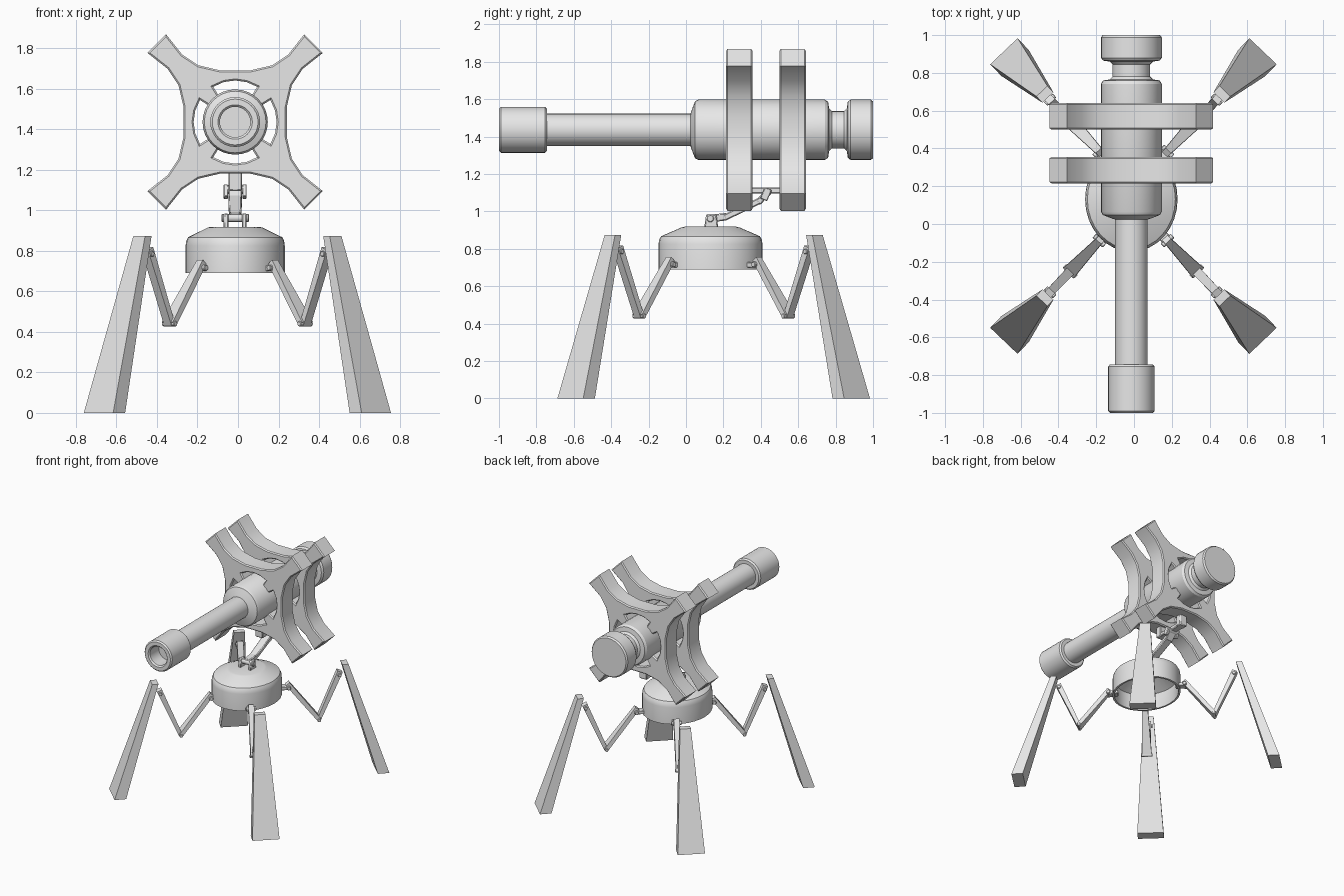
import bpy, bmesh, math
from mathutils import Vector as V

if "Cube" in bpy.data.objects:
    bpy.data.objects.remove(bpy.data.objects["Cube"])

grey = bpy.data.materials.new("light grey metal")
grey.diffuse_color = (0.8, 0.8, 0.8, 1)
grey.use_nodes = True
grey.node_tree.nodes["Principled BSDF"].inputs["Base Color"].default_value = grey.diffuse_color

AX, AZ = -0.014, 1.436          # gun axis
BASE = V((-0.014, 0.131, 0))    # base centre


def finish(ob, angle=30, bevel=0):
    """Material, shading and optional edge softening."""
    ob.data.materials.clear()
    ob.data.materials.append(grey)
    bpy.ops.object.select_all(action='DESELECT')
    ob.select_set(True)
    bpy.context.view_layer.objects.active = ob
    bpy.ops.object.shade_smooth_by_angle(angle=math.radians(angle))
    if bevel:
        m = ob.modifiers.new("soft edges", 'BEVEL')
        m.width, m.segments, m.limit_method = bevel, 1, 'ANGLE'
    return ob


def from_bmesh(name, bm):
    bmesh.ops.remove_doubles(bm, verts=bm.verts[:], dist=1e-5)
    bmesh.ops.recalc_face_normals(bm, faces=bm.faces[:])
    me = bpy.data.meshes.new(name)
    bm.to_mesh(me)
    bm.free()
    ob = bpy.data.objects.new(name, me)
    bpy.context.collection.objects.link(ob)
    return ob


def lathe(name, profile, place, n=32, angle=30):
    """Revolve (radius, height) points; place maps (cos*r, sin*r, h) to space."""
    bm = bmesh.new()
    rings = [[bm.verts.new(place(r * math.cos(2 * math.pi * i / n),
                                 r * math.sin(2 * math.pi * i / n), h))
              for i in range(n)] for r, h in profile]
    for a, b in zip(rings, rings[1:]):
        for i in range(n):
            j = (i + 1) % n
            bm.faces.new((a[i], a[j], b[j], b[i]))
    return finish(from_bmesh(name, bm), angle)


def prism(name, sections, bevel=0):
    """Loft rectangles given as (centre, half side vector, half depth vector)."""
    bm = bmesh.new()
    rings = [[bm.verts.new(c + u * a + v * b)
              for a, b in ((-1, -1), (1, -1), (1, 1), (-1, 1))]
             for c, u, v in sections]
    for a, b in zip(rings, rings[1:]):
        for i in range(4):
            j = (i + 1) % 4
            bm.faces.new((a[i], a[j], b[j], b[i]))
    bm.faces.new(rings[0])
    bm.faces.new(rings[-1])
    return finish(from_bmesh(name, bm), 30, bevel)


def beam(name, p0, p1, side, w0, w1, t0, t1, bevel=0):
    """Tapered bar from p0 to p1, widths along side, thickness across."""
    across = (p1 - p0).cross(side).normalized()
    return prism(name, [(p0, side * w0 / 2, across * t0 / 2),
                        (p1, side * w1 / 2, across * t1 / 2)], bevel)


def pin(name, centre, direction, r, length):
    q = direction.to_track_quat('Z', 'Y')
    h = length / 2
    return lathe(name, [(0, -h), (r * .8, -h), (r, -h + r * .2), (r, h - r * .2),
                        (r * .8, h), (0, h)],
                 lambda x, y, z: centre + q @ V((x, y, z)), 12)


# Gun body: bored muzzle, barrel, receiver, neck and rear cap
lathe("gun_body", [
    (0, -.88), (.075, -.88), (.075, -.99), (.085, -1), (.113, -1), (.123, -.99),
    (.123, -.755), (.113, -.743), (.086, -.743), (.086, .024), (.1, .028),
    (.152, .048), (.161, .065), (.161, .742), (.15, .76), (.115, .765), (.1, .78),
    (.1, .845), (.115, .86), (.15, .865), (.161, .88), (.161, .988), (.152, 1),
    (0, 1)], lambda x, y, h: V((AX + x, h, AZ + y)))

# Four-armed plates with arc slots around the receiver
eighth = [(.255, .075), (.28, .182), (.333, .262), (.433, .341)]
quarter = [(x, -y) for x, y in reversed(eighth)] + eighth
outline = []
for k in range(4):
    c, s = round(math.cos(k * math.pi / 2)), round(math.sin(k * math.pi / 2))
    outline += [(x * c - y * s, x * s + y * c) for x, y in quarter]


def slot(k):
    arc = [math.radians(90 * k + a) for a in (-32, -16, 0, 16, 32)]
    return ([(.205 * math.cos(a), .205 * math.sin(a)) for a in arc] +
            [(.152 * math.cos(a), .152 * math.sin(a)) for a in reversed(arc)])


for name, y in (("front_cross_plate", .285), ("rear_cross_plate", .57)):
    cu = bpy.data.curves.new(name, 'CURVE')
    cu.dimensions, cu.fill_mode = '2D', 'BOTH'
    cu.extrude, cu.bevel_depth, cu.bevel_resolution, cu.offset = .063, .008, 0, -.008
    for pts in [outline] + [slot(k) for k in range(4)]:
        sp = cu.splines.new('POLY')
        sp.points.add(len(pts) - 1)
        for p, (x, z) in zip(sp.points, pts):
            p.co = (x, z, 0, 1)
        sp.use_cyclic_u = True
    ob = bpy.data.objects.new(name, cu)
    ob.location, ob.rotation_euler = (AX, y, AZ), (math.pi / 2, 0, 0)
    bpy.context.collection.objects.link(ob)
    bpy.ops.object.select_all(action='DESELECT')
    ob.select_set(True)
    bpy.context.view_layer.objects.active = ob
    bpy.ops.object.convert(target='MESH')
    finish(bpy.context.view_layer.objects.active, 35)

# Hollow oval base
lathe("base", [
    (.93, .70), (.94, .69), (1, .69), (1, .825), (.985, .85), (.95, .867), (.56, .914),
    (.5, .918), (0, .918), (0, .88), (.5, .88), (.93, .82), (.93, .70)],
    lambda x, y, h: BASE + V((x * .245, y * .278, h)), 32, 25)

# Mount: handle under the plates, hinged arm and base hinge
X = V((1, 0, 0))
for name, y in (("front_hanger", .31), ("rear_hanger", .545)):
    beam(name, V((AX, y, 1.2)), V((AX, y, 1.096)), X, .068, .068, .05, .05, .006)
beam("handle_bar", V((AX, .29, 1.112)), V((AX, .565, 1.112)), X, .06, .06, .032, .032, .006)
beam("mount_arm_lower", V((AX, .13, .962)), V((AX, .22, .972)), X, .05, .06, .04, .04, .006)
beam("mount_arm", V((AX, .205, .966)), V((AX, .40, 1.06)), X, .06, .068, .034, .034, .006)
beam("mount_arm_upper", V((AX, .385, 1.045)), V((AX, .45, 1.12)), X, .068, .068, .034, .034, .006)
pin("handle_pin", V((AX, .435, 1.103)), X, .022, .09)
pin("base_hinge_pin", V((AX, .13, .962)), X, .02, .135)
for s, side in ((-1, "left"), (1, "right")):
    x = AX + s * .045
    beam(side + "_hinge_lug", V((x, .135, .912)), V((x, .135, .985)), X, .024, .024, .075, .055, .006)
    x = AX + s * .046
    beam(side + "_arm_lug", V((x, .415, 1.062)), V((x, .44, 1.122)), X, .022, .022, .04, .04, .004)

# Four folding legs, each running outward along a diagonal
for sx, xs in ((-1, "left"), (1, "right")):
    for sy, ys in ((-1, "front"), (1, "rear")):
        n = f"{ys}_{xs}_"
        out = V((sx * .69, sy * .724, 0)).normalized()
        side = V((-out.y, out.x, 0))
        start = V((-.003 + sx * .165, .148 + sy * .22, 0))

        def at(s, z):
            return start + out * s + V((0, 0, z))

        beam(n + "leg_socket", at(-.05, .714), at(.035, .714), side, .055, .055, .028, .028, .004)
        pin(n + "hip_pin", at(.022, .716), side, .015, .075)
        beam(n + "upper_link", at(.015, .745), at(.25, .44), side, .04, .075, .035, .03)
        pin(n + "knee_pin", at(.246, .44), side, .013, .085)
        beam(n + "middle_link", at(.246, .437), at(.405, .81), side, .05, .045, .028, .04)
        pin(n + "shin_pin", at(.4, .785), side, .014, .065)
        prism(n + "shin", [(at(.712, 0), side * .1, out * .043),
                           (at(.44, .874), side * .04, out * .023)])
